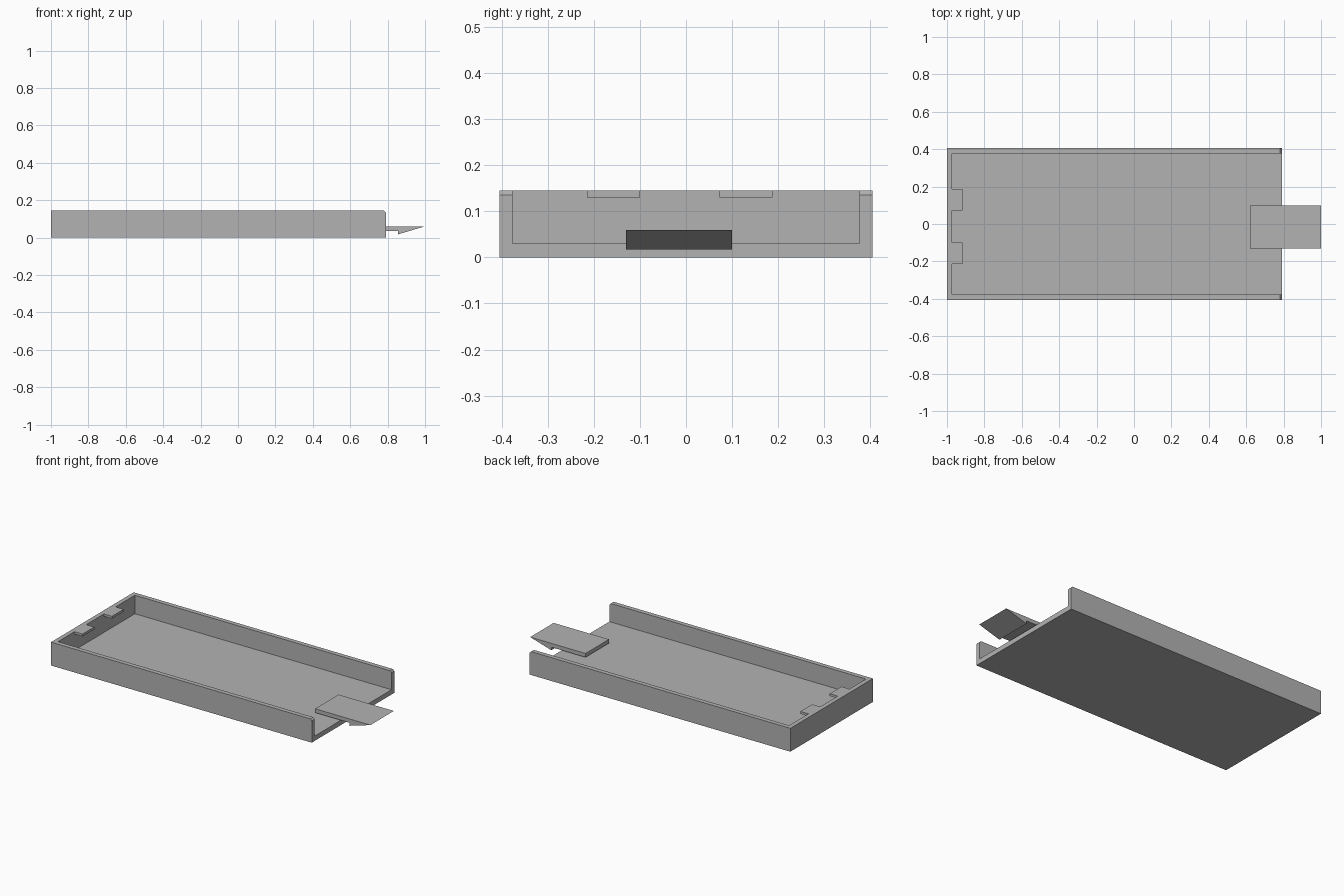
import bpy
import bmesh
from mathutils import Vector

cube = bpy.data.objects.get("Cube")
if cube:
    bpy.data.objects.remove(cube, do_unlink=True)

grey = bpy.data.materials.new("plain_grey")
grey.use_nodes = True
GREY = (0.45, 0.45, 0.45, 1)
grey.diffuse_color = GREY
grey.node_tree.nodes["Principled BSDF"].inputs["Base Color"].default_value = GREY


def extrude_profile(name, profile, y0, y1):
    """Solid made by sweeping an x-z outline from y0 to y1."""
    bm = bmesh.new()
    face = bm.faces.new([bm.verts.new((x, y0, z)) for x, z in profile])
    swept = bmesh.ops.extrude_face_region(bm, geom=[face])["geom"]
    verts = [v for v in swept if isinstance(v, bmesh.types.BMVert)]
    bmesh.ops.translate(bm, verts=verts, vec=Vector((0, y1 - y0, 0)))
    bmesh.ops.recalc_face_normals(bm, faces=bm.faces)
    mesh = bpy.data.meshes.new(name)
    bm.to_mesh(mesh)
    bm.free()
    mesh.materials.append(grey)
    obj = bpy.data.objects.new(name, mesh)
    bpy.context.collection.objects.link(obj)
    return obj


def block(name, x0, x1, y0, y1, z0, z1):
    return extrude_profile(name, [(x0, z0), (x1, z0), (x1, z1), (x0, z1)], y0, y1)


def combine(target, tool, operation):
    """Apply a boolean and discard its tool object."""
    mod = target.modifiers.new(operation.lower(), "BOOLEAN")
    mod.operation = operation
    mod.solver = "EXACT"
    mod.object = tool
    bpy.context.view_layer.objects.active = target
    bpy.ops.object.modifier_apply(modifier=mod.name)
    bpy.data.objects.remove(tool, do_unlink=True)


# Tray dimensions
BACK, OPEN_END = -1.0, 0.79
HALF_W, HEIGHT = 0.405, 0.145
WALL, FLOOR, CHAMFER = 0.028, 0.03, 0.01

# Tray body with chamfered wall tips at the open end
tray = extrude_profile("tray", [
    (BACK, 0), (OPEN_END, 0), (OPEN_END, HEIGHT - CHAMFER),
    (OPEN_END - CHAMFER, HEIGHT), (BACK, HEIGHT)], -HALF_W, HALF_W)

# Cavity, open at the top and at one end
cavity = block("cavity_cutter", BACK + WALL, OPEN_END + 0.2,
               -HALF_W + WALL, HALF_W - WALL, FLOOR, HEIGHT + 0.2)
combine(tray, cavity, "DIFFERENCE")

# Two retaining tabs on the closed end wall
for y in (-0.215, 0.073):
    tab = block("tab", BACK + WALL / 2, -0.917, y, y + 0.115, 0.13, HEIGHT)
    combine(tray, tab, "UNION")

# Latch tongue with a wedge-shaped hook
extrude_profile("latch_tongue", [
    (0.62, 0.036), (0.855, 0.036), (0.855, 0.017), (1.0, 0.06), (0.62, 0.06)],
    -0.13, 0.10)
